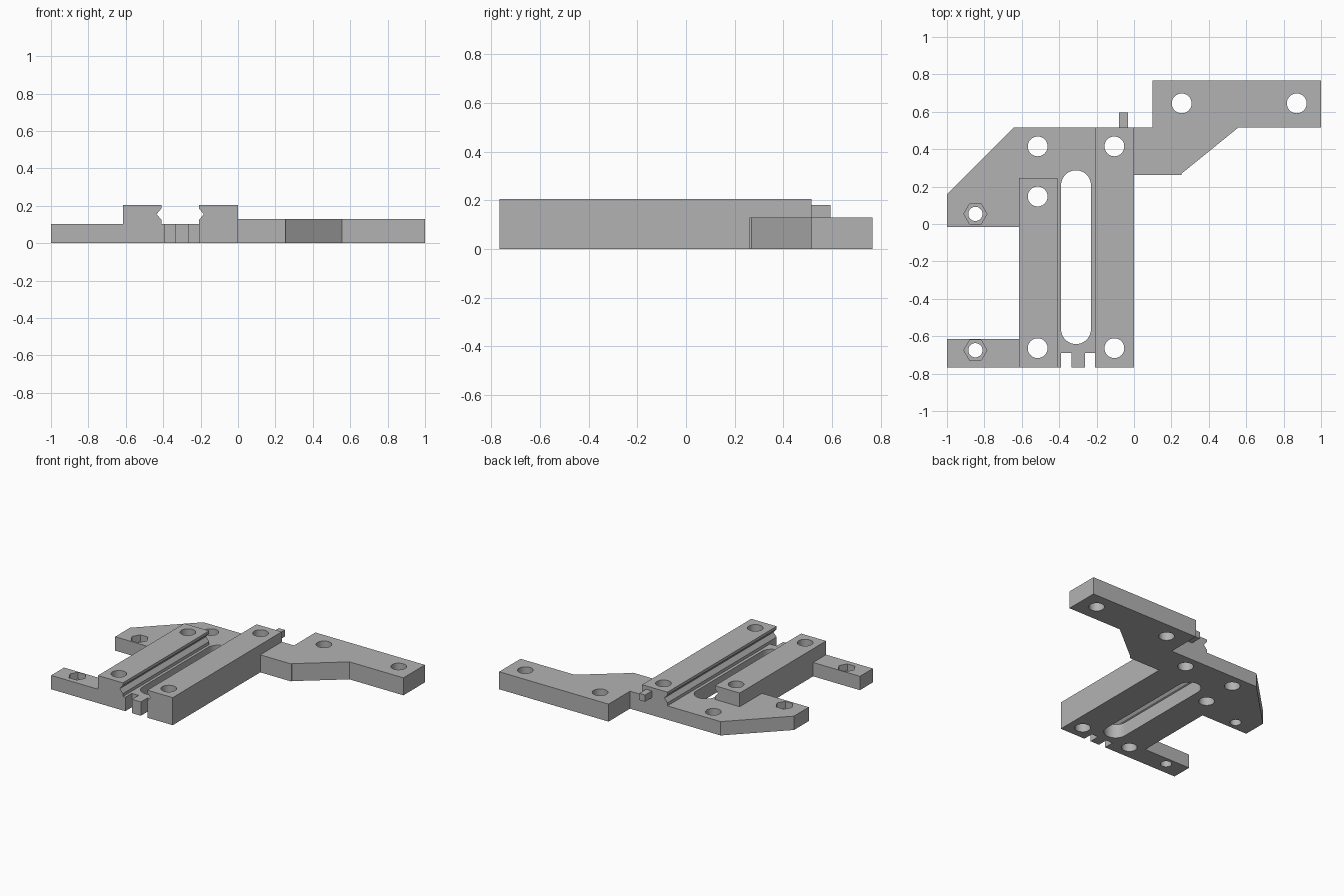
import bpy, bmesh
from math import cos, sin, pi, radians
from mathutils import Vector

if "Cube" in bpy.data.objects:
    bpy.data.objects.remove(bpy.data.objects["Cube"], do_unlink=True)

grey = bpy.data.materials.new("plain_grey")
grey.use_nodes = True
colour = (0.45, 0.45, 0.45, 1)
grey.diffuse_color = colour
grey.node_tree.nodes["Principled BSDF"].inputs["Base Color"].default_value = colour


def prism(name, base, offset):
    """Extrude a closed 3D outline along an offset."""
    bm = bmesh.new()
    face = bm.faces.new([bm.verts.new(p) for p in base])
    out = bmesh.ops.extrude_face_region(bm, geom=[face])
    verts = [v for v in out["geom"] if isinstance(v, bmesh.types.BMVert)]
    bmesh.ops.translate(bm, verts=verts, vec=Vector(offset))
    bmesh.ops.recalc_face_normals(bm, faces=bm.faces)
    mesh = bpy.data.meshes.new(name)
    bm.to_mesh(mesh)
    bm.free()
    mesh.materials.append(grey)
    obj = bpy.data.objects.new(name, mesh)
    bpy.context.collection.objects.link(obj)
    return obj


def plate(name, outline, z0, z1):
    return prism(name, [(x, y, z0) for x, y in outline], (0, 0, z1 - z0))


def block(name, x0, x1, y0, y1, z0, z1):
    return plate(name, [(x0, y0), (x1, y0), (x1, y1), (x0, y1)], z0, z1)


def ring(x, y, r, n=40, start=0, turn=2 * pi):
    return [(x + r * cos(start + turn * i / n), y + r * sin(start + turn * i / n))
            for i in range(n)]


def combine(target, tool, operation):
    mod = target.modifiers.new("join", "BOOLEAN")
    mod.object, mod.operation, mod.solver = tool, operation, "EXACT"
    bpy.context.view_layer.objects.active = target
    bpy.ops.object.modifier_apply(modifier=mod.name)
    bpy.data.objects.remove(tool, do_unlink=True)


FRONT, BACK, LOW, HIGH = -0.767, 0.515, 0.103, 0.205

# Base plate with the angled upper ear and lower tab
bracket = plate("bracket_body", [
    (0, FRONT), (0, BACK), (-0.645, BACK), (-1, 0.16), (-1, -0.015),
    (-0.615, -0.015), (-0.615, -0.615), (-1, -0.615), (-1, FRONT)], 0, LOW)


# Raised rails, each with a V groove along its inner face
def rail(name, outer, inner, end):
    depth = 0.025 if outer > inner else -0.025
    section = [(outer, 0), (outer, HIGH), (inner, HIGH), (inner, 0.185),
               (inner + depth, 0.155), (inner, 0.125), (inner, 0)]
    return prism(name, [(x, FRONT, z) for x, z in section], (0, end - FRONT, 0))


combine(bracket, rail("left_rail", -0.615, -0.41, 0.247), "UNION")
combine(bracket, rail("right_rail", 0, -0.208, BACK), "UNION")

# Side arm, reaching slightly into the rail
combine(bracket, plate("side_arm", [
    (-0.05, 0.262), (0.255, 0.262), (0.255, 0.27), (0.557, BACK), (1, BACK),
    (1, 0.767), (0.1, 0.767), (0.1, BACK), (-0.05, BACK)], 0, 0.13), "UNION")

# Small peg on the rear end of the rail
combine(bracket, block("rear_peg", -0.08, -0.032, 0.48, 0.595, 0.13, 0.18), "UNION")

# Long rounded slot and the two front notches
slot = ring(-0.31, 0.207, 0.08, 24, 0, pi) + [(-0.39, 0.207)]
slot += ring(-0.31, -0.562, 0.08, 24, pi, pi) + [(-0.23, -0.562)]
combine(bracket, plate("slot_cutter", slot, -0.1, 0.4), "DIFFERENCE")
for x0, x1 in [(-0.39, -0.335), (-0.262, -0.208)]:
    combine(bracket, block("notch_cutter", x0, x1, -0.9, -0.69, -0.1, 0.115), "DIFFERENCE")

# Mounting holes
for x, y in [(-0.515, 0.415), (-0.105, 0.415), (-0.515, 0.147), (-0.515, -0.664),
             (-0.105, -0.664), (0.255, 0.645), (0.87, 0.645)]:
    combine(bracket, plate("hole_cutter", ring(x, y, 0.053), -0.1, 0.4), "DIFFERENCE")

# Bolt holes with hexagonal nut pockets
for y in (0.054, -0.675):
    combine(bracket, plate("bolt_cutter", ring(-0.848, y, 0.038), -0.1, 0.4), "DIFFERENCE")
    combine(bracket, plate("nut_cutter", ring(-0.848, y, 0.062, 6), 0.053, 0.4), "DIFFERENCE")

# Smooth the round walls, keep the machined edges crisp
bpy.ops.object.select_all(action="DESELECT")
bracket.select_set(True)
bpy.context.view_layer.objects.active = bracket
bpy.ops.object.shade_smooth_by_angle(angle=radians(25))
